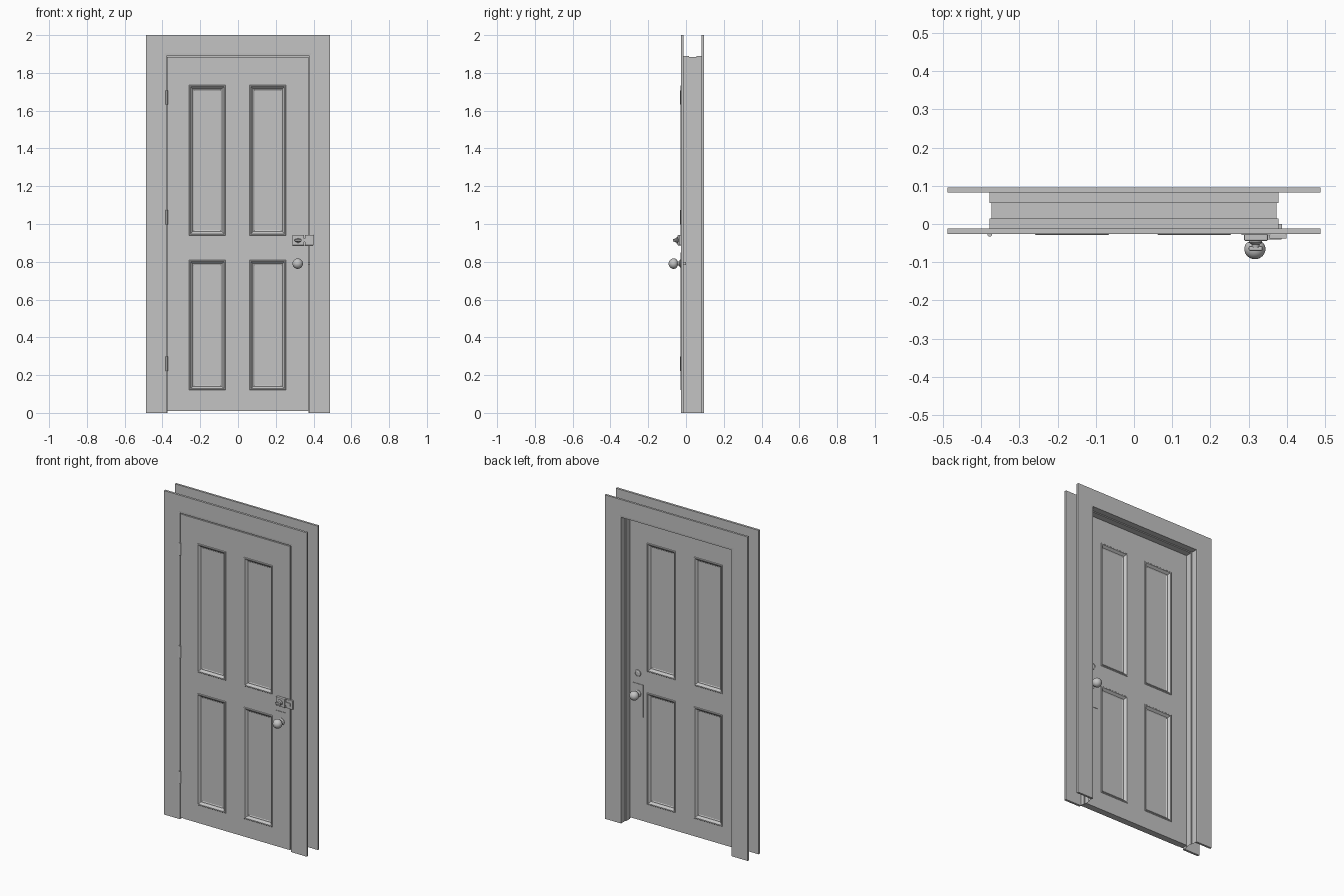
import bpy, bmesh, math

if "Cube" in bpy.data.objects:
    bpy.data.objects.remove(bpy.data.objects["Cube"])

paint = bpy.data.materials.new("plain grey")
paint.diffuse_color = (0.55, 0.55, 0.55, 1)
paint.use_nodes = True
paint.node_tree.nodes["Principled BSDF"].inputs["Base Color"].default_value = paint.diffuse_color

HALF, TOP = 0.378, 1.89          # door opening
FRONT, BACK = -0.026, 0.015      # door leaf faces


def finish(name, bm, smooth=False, solid=True):
    if solid:
        bmesh.ops.recalc_face_normals(bm, faces=bm.faces[:])
    me = bpy.data.meshes.new(name)
    bm.to_mesh(me)
    bm.free()
    ob = bpy.data.objects.new(name, me)
    bpy.context.collection.objects.link(ob)
    me.materials.append(paint)
    if smooth:
        bpy.ops.object.select_all(action='DESELECT')
        ob.select_set(True)
        bpy.context.view_layer.objects.active = ob
        bpy.ops.object.shade_smooth_by_angle(angle=math.radians(35))
    return ob


def box(name, x, y, z, bevel=0.0):
    bm = bmesh.new()
    bmesh.ops.create_cube(bm, size=1)
    for v in bm.verts:
        v.co = [lo + (c + 0.5) * (hi - lo) for c, (lo, hi) in zip(v.co, (x, y, z))]
    if bevel:
        bmesh.ops.bevel(bm, geom=bm.edges[:], offset=bevel, segments=2,
                        affect='EDGES', profile=0.5)
    return finish(name, bm)


def surround(name, section, closed):
    """Sweep (outward offset, y) section up, over and down the opening, mitred."""
    bm = bmesh.new()
    rows = []
    for sx, up in ((-1, 0), (-1, 1), (1, 1), (1, 0)):
        rows.append([bm.verts.new((sx * (HALF + o), y, up * (TOP + o)))
                     for o, y in section])
    n = len(section)
    for a, b in zip(rows, rows[1:]):
        for i in range(n if closed else n - 1):
            j = (i + 1) % n
            bm.faces.new((a[i], a[j], b[j], b[i]))
    if closed:
        bm.faces.new(rows[0])
        bm.faces.new(rows[-1])
    return finish(name, bm, solid=closed)


def lathe(name, profile, x, y, z, direction, sides=32):
    """Turn (radius, distance) profile about an axis along y."""
    bm = bmesh.new()
    rings = []
    for r, d in profile:
        rings.append([bm.verts.new((x + r * math.cos(t), y + direction * d,
                                    z + r * math.sin(t)))
                      for t in (2 * math.pi * k / sides for k in range(sides))])
    for a, b in zip(rings, rings[1:]):
        for k in range(sides):
            m = (k + 1) % sides
            bm.faces.new((a[k], a[m], b[m], b[k]))
    bm.faces.new(rings[0])
    bm.faces.new(rings[-1])
    return finish(name, bm, smooth=True)


# Casings on both sides of the wall and the stepped jamb between them
surround("front_casing", [(0, -0.012), (0, -0.025), (0.012, FRONT), (0.11, FRONT),
                          (0.11, -0.012)], True)
surround("back_casing", [(0, 0.082), (0, 0.094), (0.012, 0.095), (0.11, 0.095),
                         (0.11, 0.082)], True)
surround("jamb", [(0, -0.012), (0, 0.015), (-0.006, 0.015), (-0.006, 0.055),
                  (0, 0.055), (0, 0.082)], False)

# Door leaf with four recessed panels on each face
bm = bmesh.new()
xs = (-0.345, -0.26, -0.065, 0.06, 0.255, 0.372)
zs = (0.01, 0.12, 0.81, 0.94, 1.735, 1.885)
grid = [[bm.verts.new((x, FRONT, z)) for z in zs] for x in xs]
for i in range(5):
    for j in range(5):
        bm.faces.new((grid[i][j], grid[i + 1][j], grid[i + 1][j + 1], grid[i][j + 1]))
back = bmesh.ops.extrude_face_region(bm, geom=bm.faces[:], use_keep_orig=True)
for g in back["geom"]:
    if isinstance(g, bmesh.types.BMVert):
        g.co.y = BACK
bmesh.ops.recalc_face_normals(bm, faces=bm.faces[:])
panels = []
for f in bm.faces:
    c = f.calc_center_median()
    if abs(f.normal.y) > 0.9 and any(xs[i] < c.x < xs[i + 1] for i in (1, 3)) \
            and any(zs[j] < c.z < zs[j + 1] for j in (1, 3)):
        panels.append(f)
for width, depth in ((0.003, 0.003), (0.005, 0.0), (0.012, -0.013), (0.004, 0.0),
                     (0.003, -0.002)):
    bmesh.ops.inset_individual(bm, faces=panels, thickness=width, depth=depth,
                               use_even_offset=True)
finish("door_leaf", bm)
box("hinge_stile", (-0.375, -0.345), (FRONT + 0.002, BACK), (0.01, 1.885))

# Hinge barrels
for n, z in enumerate((0.26, 1.035, 1.67)):
    bm = bmesh.new()
    bmesh.ops.create_cone(bm, cap_ends=True, segments=16, radius1=0.006,
                          radius2=0.006, depth=0.076)
    bmesh.ops.translate(bm, verts=bm.verts[:], vec=(-0.377, -0.027, z))
    finish(f"hinge_{n + 1}", bm, smooth=True)

# Knobs and plates on both faces
knob = [(0.022, 0), (0.021, 0.006), (0.011, 0.010), (0.011, 0.018), (0.021, 0.023),
        (0.0255, 0.029), (0.0275, 0.036), (0.0275, 0.043), (0.025, 0.051),
        (0.020, 0.058), (0.013, 0.063), (0.006, 0.0655), (0.001, 0.066)]
for side, y, d in (("front", FRONT, -1), ("back", BACK, 1)):
    lathe(side + "_knob", knob, 0.316, y, 0.79, d)
    box(side + "_plate", (0.281, 0.351), sorted((y, y + d * 0.003)), (0.65, 0.85))
box("latch_bolt", (0.368, 0.387), (-0.012, 0.0), (0.782, 0.798))

# Surface night latch: case, keeper, bolt, turn knob and rear key cylinder
box("lock_case", (0.288, 0.350), (-0.044, FRONT), (0.887, 0.942), 0.003)
box("lock_keeper", (0.354, 0.399), (-0.038, FRONT), (0.887, 0.942), 0.002)
box("lock_bolt", (0.345, 0.385), (-0.041, -0.030), (0.905, 0.924))
lathe("lock_turn_base", [(0.017, 0), (0.017, 0.005), (0.011, 0.009), (0.009, 0.018)],
      0.318, -0.044, 0.914, -1, 24)
box("lock_turn", (0.300, 0.336), (-0.070, -0.058), (0.908, 0.920), 0.003)
lathe("key_cylinder", [(0.021, 0), (0.020, 0.005), (0.013, 0.008), (0.012, 0.006),
                       (0.001, 0.006)], 0.318, BACK, 0.914, 1, 24)
